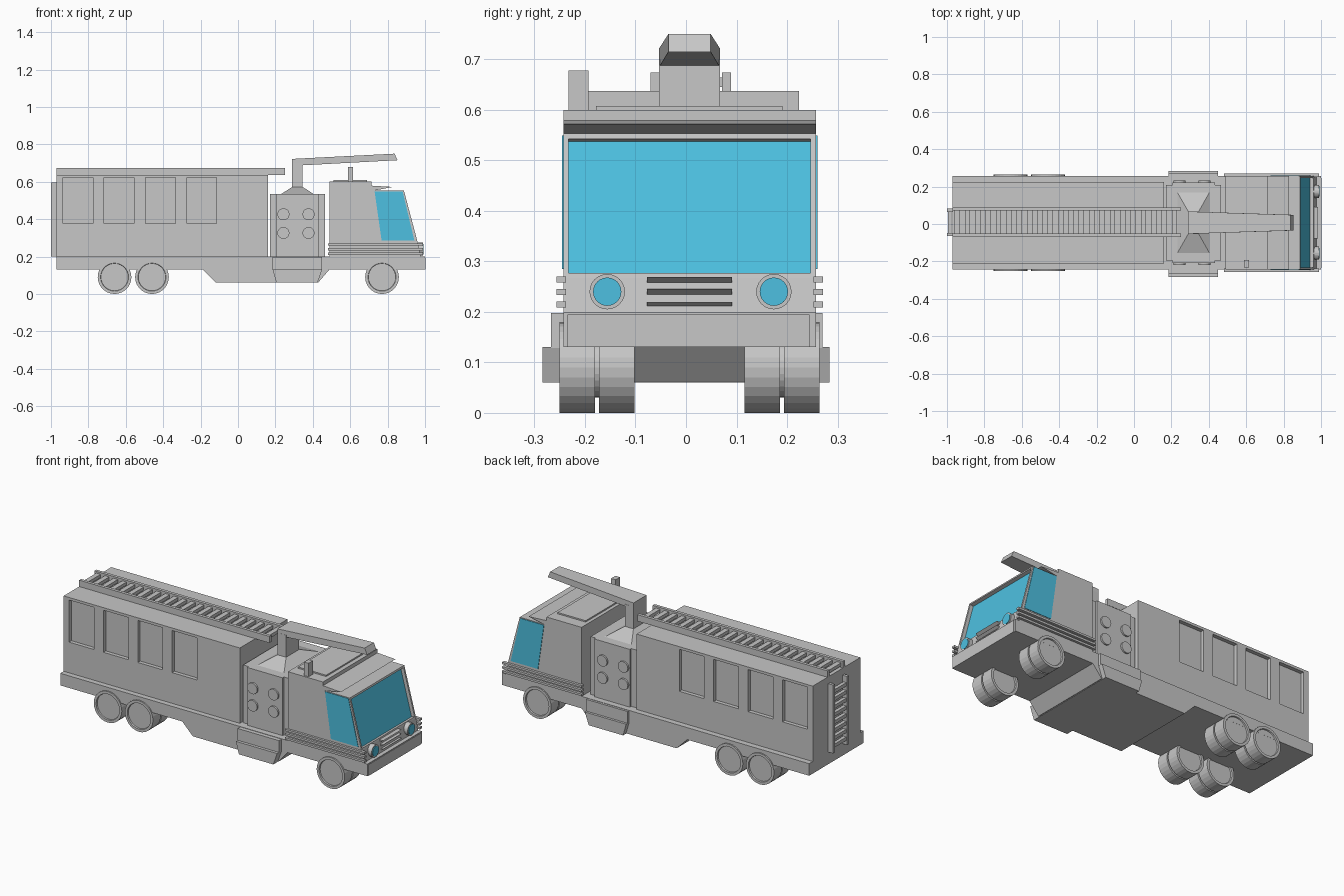
import bpy, bmesh, math
from mathutils import Matrix, Vector

if "Cube" in bpy.data.objects:
    bpy.data.objects.remove(bpy.data.objects["Cube"])

YC = 0.007            # centre line of the truck
Y0, Y1 = -0.243, 0.257


def material(name, col):
    m = bpy.data.materials.new(name)
    m.diffuse_color = (*col, 1)
    m.use_nodes = True
    m.node_tree.nodes["Principled BSDF"].inputs["Base Color"].default_value = m.diffuse_color
    return m


GREY = material("light_grey_paint", (0.57, 0.57, 0.57))
GLASS = material("blue_glass", (0.075, 0.53, 0.75))


def finish(name, bm, *mats):
    bmesh.ops.recalc_face_normals(bm, faces=bm.faces)
    me = bpy.data.meshes.new(name)
    bm.to_mesh(me)
    bm.free()
    for m in mats or (GREY,):
        me.materials.append(m)
    ob = bpy.data.objects.new(name, me)
    bpy.context.collection.objects.link(ob)
    return ob


def add_box(bm, x0, x1, y0, y1, z0, z1):
    mat = Matrix.Translation(((x0 + x1) / 2, (y0 + y1) / 2, (z0 + z1) / 2)) @ \
        Matrix.Diagonal((x1 - x0, y1 - y0, z1 - z0, 1))
    bmesh.ops.create_cube(bm, size=1, matrix=mat)


def box(name, *dims):
    bm = bmesh.new()
    add_box(bm, *dims)
    return finish(name, bm)


def loft(bm, a, b):
    """Join two matching rings of points into a closed solid."""
    va, vb = [bm.verts.new(p) for p in a], [bm.verts.new(p) for p in b]
    bm.faces.new(va)
    bm.faces.new(vb[::-1])
    for i in range(len(a)):
        j = (i + 1) % len(a)
        bm.faces.new((va[i], vb[i], vb[j], va[j]))
    bmesh.ops.recalc_face_normals(bm, faces=bm.faces)


def side_profile(bm, pts, y0, y1):
    loft(bm, [(x, y0, z) for x, z in pts], [(x, y1, z) for x, z in pts])


def profile(name, pts, y0, y1, mat=GREY):
    bm = bmesh.new()
    side_profile(bm, pts, y0, y1)
    return finish(name, bm, mat)


def rect(x0, x1, y0, y1, z):
    return [(x0, y0, z), (x1, y0, z), (x1, y1, z), (x0, y1, z)]


def add_cyl(bm, c, r, depth, axis, seg=24):
    rot = Matrix.Rotation(math.pi / 2, 4, 'X' if axis == 'Y' else 'Y')
    bmesh.ops.create_cone(bm, cap_ends=True, segments=seg, radius1=r, radius2=r,
                          depth=depth, matrix=Matrix.Translation(c) @ rot)


# Chassis with belly tank
box("chassis", -0.97, 1.0, Y0, Y1, 0.13, 0.2)
profile("belly", [(-0.19, 0.132), (-0.12, 0.062), (0.43, 0.062), (0.49, 0.132)], Y0, Y1)
box("bumper_plate", 0.99, 1.003, Y0 + 0.008, Y1 - 0.012, 0.13, 0.195)

# Side steps under the pump
box("pump_step_upper", 0.185, 0.45, -0.267, 0.27, 0.128, 0.198)
bm = bmesh.new()
loft(bm, rect(0.185, 0.45, -0.284, 0.284, 0.13), rect(0.205, 0.425, -0.284, 0.284, 0.06))
finish("pump_step_lower", bm)

# Rear body with recessed shutters
body = box("rear_body", -0.97, 0.16, -0.212, 0.224, 0.2, 0.637)
bm = bmesh.new()
for i in range(4):
    x = -0.936 + i * 0.2207
    for ys, ye in ((-0.3, -0.19), (0.202, 0.3)):
        add_box(bm, x, x + 0.16, ys, ye, 0.378, 0.622)
cutter = finish("shutter_cutter", bm)
cutter.hide_render = True
mod = body.modifiers.new("shutters", 'BOOLEAN')
mod.operation = 'DIFFERENCE'
mod.solver = 'EXACT'
mod.object = cutter
bpy.context.view_layer.objects.active = body
bpy.ops.object.modifier_apply(modifier=mod.name)
bpy.data.objects.remove(cutter)

# Roof ladder
bm = bmesh.new()
for y in (-0.07, 0.071):
    add_box(bm, -0.97, 0.25, y, y + 0.018, 0.636, 0.674)
for i in range(22):
    x = -0.945 + i * 0.0553
    add_box(bm, x - 0.014, x + 0.014, -0.055, 0.073, 0.645, 0.664)
finish("roof_ladder", bm)

# Rear ladder
bm = bmesh.new()
for y in (-0.065, 0.065):
    add_box(bm, -1.0, -0.969, y, y + 0.017, 0.2, 0.597)
for i in range(8):
    z = 0.235 + i * 0.045
    add_box(bm, -0.995, -0.975, -0.05, 0.067, z - 0.01, z + 0.01)
finish("rear_ladder", bm)

# Pump unit with side panels and gauges
box("pump_unit", 0.17, 0.465, -0.195, 0.209, 0.198, 0.535)
box("pump_panel", 0.205, 0.432, -0.208, 0.222, 0.198, 0.535)
bm = bmesh.new()
for x in (0.243, 0.377):
    for z in (0.326, 0.426):
        add_cyl(bm, (x, YC, z), 0.032, 0.45, 'Y', 20)
finish("pump_gauges", bm)

# Water cannon: hood, post and boom
bm = bmesh.new()
loft(bm, rect(0.23, 0.405, YC - 0.165, YC + 0.165, 0.534),
     rect(0.29, 0.346, YC - 0.06, YC + 0.06, 0.572))
finish("cannon_hood", bm)
box("cannon_post", 0.29, 0.346, YC - 0.06, YC + 0.06, 0.57, 0.7)
bm = bmesh.new()
loft(bm,
     [(0.29, YC - 0.06, 0.685), (0.29, YC + 0.06, 0.685), (0.29, YC + 0.06, 0.722), (0.29, YC - 0.06, 0.722)],
     [(0.853, YC - 0.042, 0.715), (0.853, YC + 0.042, 0.715), (0.837, YC + 0.042, 0.75), (0.837, YC - 0.042, 0.75)])
finish("cannon_boom", bm)

# Cab with inset windscreen
bm = bmesh.new()
side_profile(bm, [(0.49, 0.199), (0.976, 0.199), (0.963, 0.267), (0.887, 0.553), (0.725, 0.553),
                  (0.715, 0.575), (0.715, 0.6), (0.49, 0.6)], Y0, Y1)
bm.normal_update()
screen = [f for f in bm.faces if f.normal.x > 0.8 and 0.35 < f.calc_center_median().z < 0.5]
bmesh.ops.inset_region(bm, faces=screen, thickness=0.015, depth=0)
push = screen[0].normal * -0.02
ext = bmesh.ops.extrude_discrete_faces(bm, faces=screen)["faces"]
for f in ext:
    f.material_index = 1
    bmesh.ops.translate(bm, verts=f.verts, vec=push)
finish("cab", bm, GREY, GLASS)
profile("sun_visor", [(0.71, 0.579), (0.83, 0.572), (0.71, 0.55)], Y0, Y1)
box("roof_hatch", 0.51, 0.69, -0.178, 0.191, 0.595, 0.608)
box("roof_beacon", 0.587, 0.616, -0.233, -0.193, 0.595, 0.678)

# Side windows
for name, y in (("right_window", Y0), ("left_window", Y1)):
    profile(name, [(0.73, 0.549), (0.88, 0.549), (0.943, 0.285), (0.768, 0.285)],
            y - 0.003, y + 0.003, GLASS)

# Trim ribs on the cab sides
bm = bmesh.new()
for z in (0.215, 0.239, 0.264):
    add_box(bm, 0.48, 0.99, -0.256, Y0 + 0.005, z - 0.006, z + 0.006)
    add_box(bm, 0.48, 0.99, Y1 - 0.005, 0.271, z - 0.006, z + 0.006)
finish("cab_side_ribs", bm)

# Grille louvres
bm = bmesh.new()
for z in (0.215, 0.24, 0.264):
    side_profile(bm, [(0.955, z + 0.006), (0.985, z + 0.004), (0.97, z - 0.006), (0.955, z - 0.006)],
                 -0.077, 0.091)
finish("grille", bm)

# Headlights
for side, y in (("right", -0.156), ("left", 0.174)):
    bm = bmesh.new()
    add_cyl(bm, (0.97, y, 0.24), 0.035, 0.04, 'X')
    finish(side + "_headlight_rim", bm)
    bm = bmesh.new()
    add_cyl(bm, (0.973, y, 0.24), 0.028, 0.04, 'X')
    finish(side + "_headlight_lens", bm, GLASS)

# Twin wheels with dished hubs
for label, x in (("rear", -0.66), ("middle", -0.46), ("front", 0.77)):
    for side, s in (("right", -1), ("left", 1)):
        bm = bmesh.new()
        for off in (0.144, 0.2225):
            add_cyl(bm, (x, YC + s * off, 0.09), 0.09, 0.07, 'Y', 28)
        bm.normal_update()
        caps = [f for f in bm.faces if abs(f.normal.y) > 0.9]
        bmesh.ops.inset_individual(bm, faces=caps, thickness=0.015, depth=0)
        bmesh.ops.inset_individual(bm, faces=caps, thickness=0.002, depth=-0.008)
        add_cyl(bm, (x, YC + s * 0.183, 0.09), 0.06, 0.03, 'Y', 28)
        finish(f"{label}_{side}_wheel", bm)
